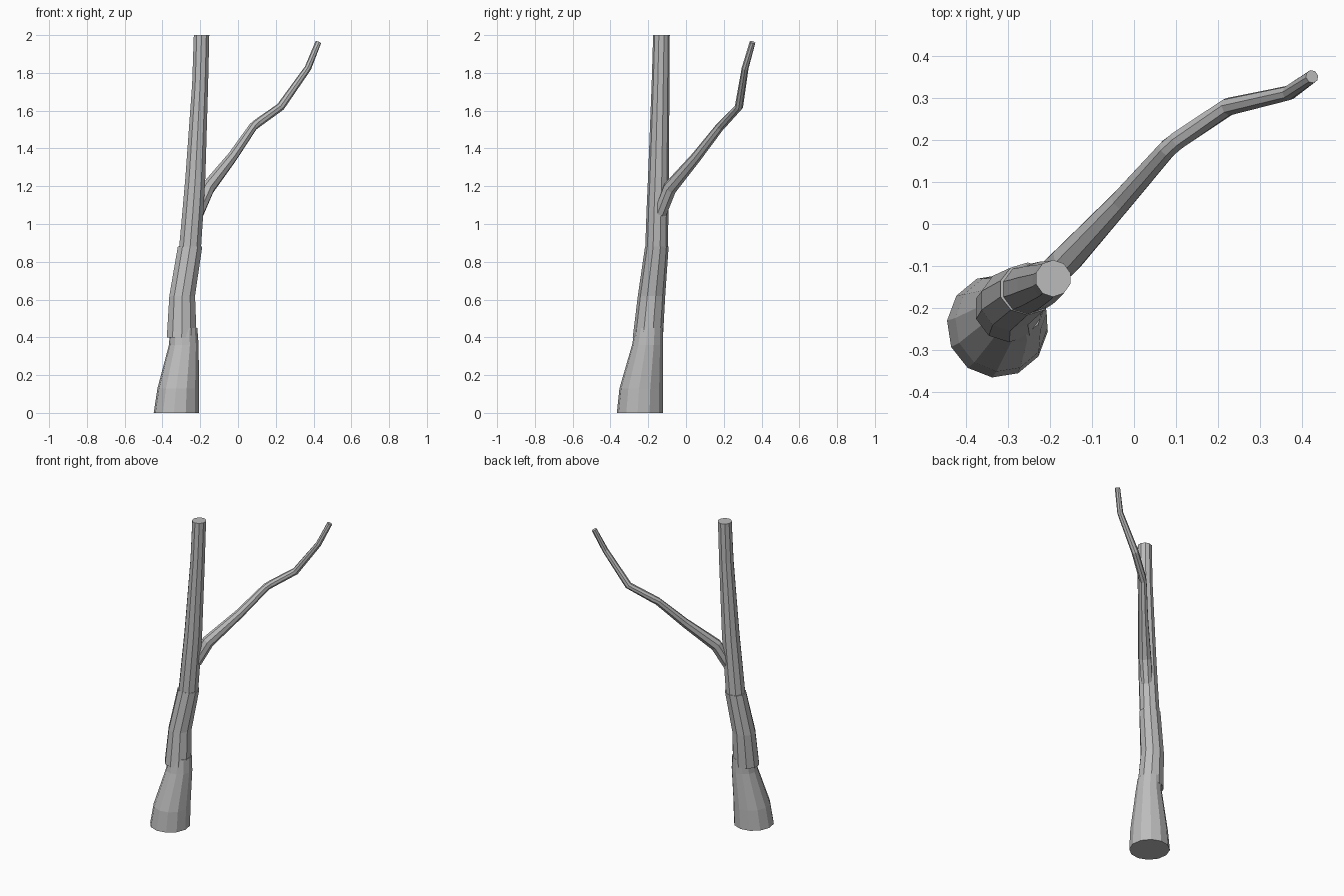
import bpy, bmesh, math
from mathutils import Vector

cube = bpy.data.objects.get("Cube")
if cube:
    bpy.data.objects.remove(cube, do_unlink=True)

bark = bpy.data.materials.new("grey_bark")
bark.use_nodes = True
bark.diffuse_color = (0.5, 0.5, 0.5, 1)
bsdf = next(n for n in bark.node_tree.nodes if n.type == 'BSDF_PRINCIPLED')
bsdf.inputs["Base Color"].default_value = (0.5, 0.5, 0.5, 1)
bsdf.inputs["Roughness"].default_value = 0.9


def loft(name, rings, axes):
    """Skin rings of points, cap both ends and link the mesh."""
    bm = bmesh.new()
    loops = [[bm.verts.new(p) for p in ring] for ring in rings]
    n = len(loops[0])
    for a, b in zip(loops, loops[1:]):
        for i in range(n):
            j = (i + 1) % n
            bm.faces.new((a[i], a[j], b[j], b[i]))
    bm.faces.new(loops[0][::-1])
    bm.faces.new(loops[-1])
    bmesh.ops.recalc_face_normals(bm, faces=bm.faces)
    mesh = bpy.data.meshes.new(name)
    bm.to_mesh(mesh)
    bm.free()
    mesh.materials.append(bark)
    obj = bpy.data.objects.new(name, mesh)
    bpy.context.collection.objects.link(obj)
    return obj


def circle(centre, u, v, sides, phase):
    angles = [math.radians(phase) + math.tau * i / sides for i in range(sides)]
    return [centre + u * math.cos(a) + v * math.sin(a) for a in angles]


def trunk_part(name, sections, sides, phase):
    """Sections give height, then the x and y extents."""
    rings = []
    for z, x0, x1, y0, y1 in sections:
        c = Vector(((x0 + x1) / 2, (y0 + y1) / 2, z))
        u = Vector(((x1 - x0) / 2, 0, 0))
        v = Vector((0, (y1 - y0) / 2, 0))
        rings.append(circle(c, u, v, sides, phase))
    return loft(name, rings, None)


def limb(name, path, sides):
    """Path gives x, y, z and radius; rings face along the path."""
    pts = [Vector(p[:3]) for p in path]
    rings = []
    for i, p in enumerate(pts):
        t = (pts[min(i + 1, len(pts) - 1)] - pts[max(i - 1, 0)]).normalized()
        u = t.cross(Vector((0, 0, 1))).normalized()
        v = u.cross(t)
        rings.append(circle(p, u * path[i][3], v * path[i][3], sides, 22.5))
    return loft(name, rings, None)


# Flared foot of the trunk
trunk_part("trunk_base", [
    (0, -.447, -.205, -.367, -.12),
    (.13, -.427, -.206, -.353, -.12),
    (.36, -.366, -.208, -.286, -.122),
    (.45, -.36, -.215, -.27, -.122)], 12, 24)

# Slightly thicker middle length of bark
trunk_part("trunk_middle", [
    (.4, -.381, -.215, -.282, -.122),
    (.62, -.367, -.224, -.255, -.11),
    (.88, -.322, -.186, -.217, -.092)], 10, 18)

# Slender upper trunk, cut flat at the top
trunk_part("trunk_top", [
    (.84, -.318, -.195, -.217, -.096),
    (1.07, -.297, -.18, -.209, -.093),
    (1.25, -.281, -.17, -.201, -.09),
    (1.74, -.245, -.156, -.182, -.088),
    (2, -.236, -.15, -.174, -.086)], 10, 18)

# Side branch
limb("branch", [
    (-.215, -.135, 1.06, .036),
    (-.16, -.085, 1.19, .038),
    (-.03, .055, 1.355, .028),
    (.08, .18, 1.515, .023),
    (.105, .2, 1.535, .023),
    (.225, .28, 1.62, .022),
    (.37, .313, 1.825, .018),
    (.425, .352, 1.962, .016)], 8)
